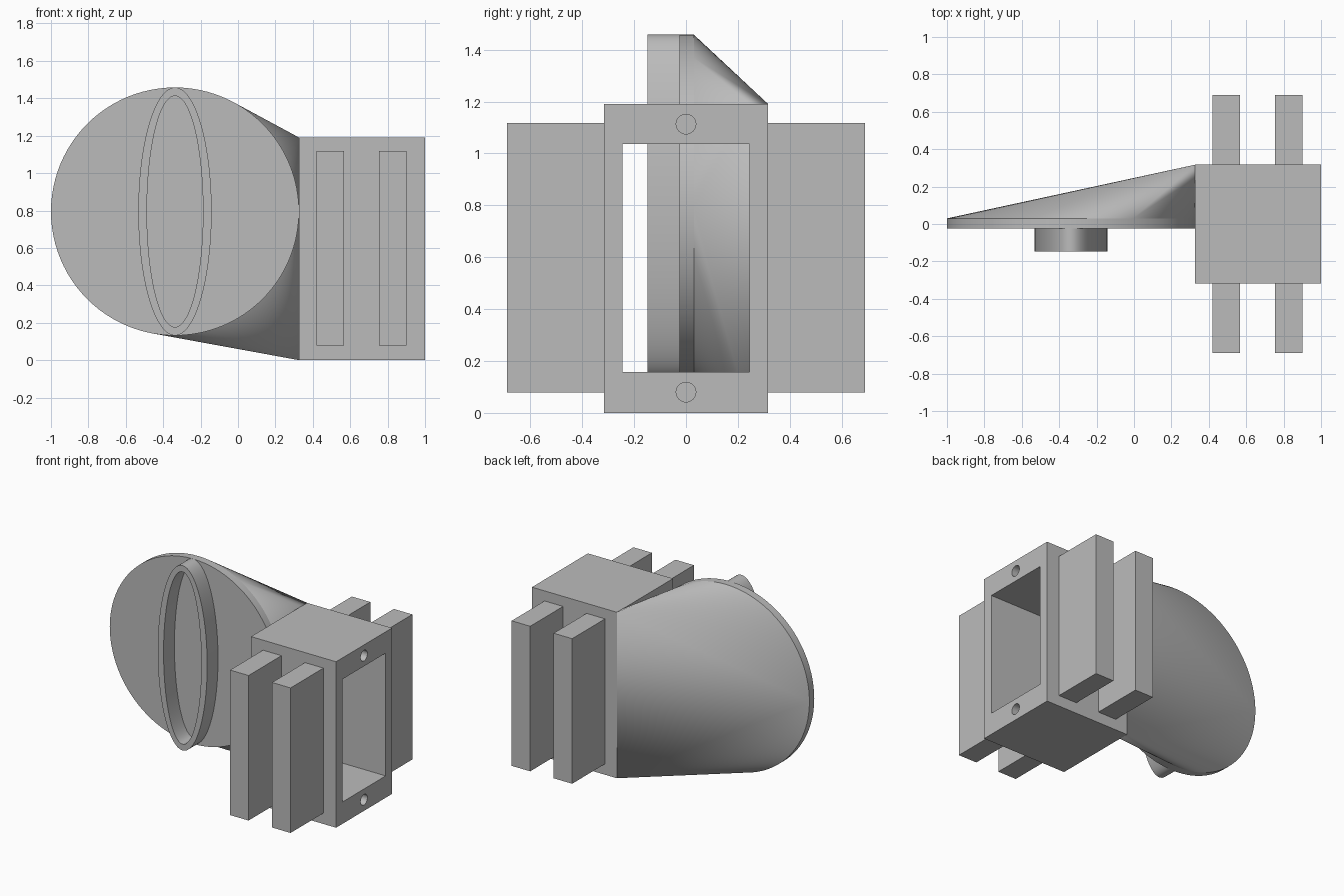
import bpy, bmesh
from math import cos, sin, tau, radians

old = bpy.data.objects.get("Cube")
if old:
    bpy.data.objects.remove(old, do_unlink=True)

grey = bpy.data.materials.new("plain_grey")
grey.use_nodes = True
grey.diffuse_color = (0.5, 0.5, 0.5, 1)
grey.node_tree.nodes["Principled BSDF"].inputs["Base Color"].default_value = (0.5, 0.5, 0.5, 1)

DISC_X, DISC_Z, DISC_R = -0.337, 0.795, 0.663
DISC_FRONT, DISC_BACK = -0.025, 0.03
BOX_X, BOX_Y, BOX_TOP = 0.325, 0.317, 1.19
WINDOW_Y = 0.245


def finish(name, bm):
    """Turn a bmesh into a grey object."""
    bmesh.ops.recalc_face_normals(bm, faces=bm.faces[:])
    mesh = bpy.data.meshes.new(name)
    bm.to_mesh(mesh)
    bm.free()
    mesh.materials.append(grey)
    obj = bpy.data.objects.new(name, mesh)
    bpy.context.collection.objects.link(obj)
    return obj


def prism(name, outline, direction):
    """Extrude a closed outline of points along a direction."""
    bm = bmesh.new()
    face = bm.faces.new([bm.verts.new(p) for p in outline])
    ext = bmesh.ops.extrude_face_region(bm, geom=[face], use_keep_orig=True)
    moved = [g for g in ext["geom"] if isinstance(g, bmesh.types.BMVert)]
    bmesh.ops.translate(bm, verts=moved, vec=direction)
    return finish(name, bm)


def block(name, x0, x1, y0, y1, z0, z1):
    return prism(name, [(x0, y0, z0), (x1, y0, z0), (x1, y1, z0), (x0, y1, z0)],
                 (0, 0, z1 - z0))


def ellipse(y, rx, rz, count=96):
    """Upright ellipse about the disc centre, facing the front."""
    return [(DISC_X + rx * cos(tau * i / count), y, DISC_Z + rz * sin(tau * i / count))
            for i in range(count)]


def cut(obj, cutter):
    cutter.hide_render = True
    mod = obj.modifiers.new("cut", "BOOLEAN")
    mod.operation = "DIFFERENCE"
    mod.solver = "EXACT"
    mod.object = cutter
    bpy.context.view_layer.objects.active = obj
    bpy.ops.object.modifier_apply(modifier=mod.name)
    bpy.data.objects.remove(cutter, do_unlink=True)


def smooth(obj, angle=30):
    bpy.ops.object.select_all(action="DESELECT")
    obj.select_set(True)
    bpy.context.view_layer.objects.active = obj
    bpy.ops.object.shade_smooth_by_angle(angle=radians(angle))


# Hollow box, open at both ends, with two blind screw holes
housing = block("housing", BOX_X, 1, -BOX_Y, BOX_Y, 0, BOX_TOP)
cut(housing, block("window_cutter", 0, 1.2, -WINDOW_Y, WINDOW_Y, 0.157, 1.037))
for z in (0.08, 1.113):
    hole = [(0.85, 0.038 * cos(tau * i / 32), z + 0.038 * sin(tau * i / 32))
            for i in range(32)]
    cut(housing, prism("hole_cutter", hole, (0.3, 0, 0)))
smooth(housing)

# Upright fins on the front and back of the box
for side, sign in (("front", -1), ("back", 1)):
    for place, x in (("inner", 0.42), ("outer", 0.753)):
        y0, y1 = sorted((sign * (BOX_Y - 0.01), sign * 0.69))
        block(f"{side}_{place}_fin", x, x + 0.147, y0, y1, 0.078, 1.118)

# Round plate
disc = prism("disc", ellipse(DISC_FRONT, DISC_R, DISC_R),
             (0, DISC_BACK - DISC_FRONT, 0))
smooth(disc)

# Oval collar on the plate
collar = prism("oval_collar", ellipse(-0.148, 0.196, DISC_R),
               (0, DISC_FRONT + 0.148, 0))
cut(collar, prism("collar_cutter", ellipse(-0.3, 0.15, 0.618), (0, 0.5, 0)))
smooth(collar)

# Tapered arm: hull between the plate's back rim and the box's back wall
bm = bmesh.new()
for p in ellipse(DISC_BACK, DISC_R, DISC_R):
    bm.verts.new(p)
for y in (WINDOW_Y, BOX_Y):
    for z in (0, BOX_TOP):
        bm.verts.new((BOX_X + 0.002, y, z))
hull = bmesh.ops.convex_hull(bm, input=bm.verts[:])
spare = [g for g in hull["geom_interior"] if isinstance(g, bmesh.types.BMVert)]
bmesh.ops.delete(bm, geom=spare, context="VERTS")
smooth(finish("tapered_arm", bm), 20)
